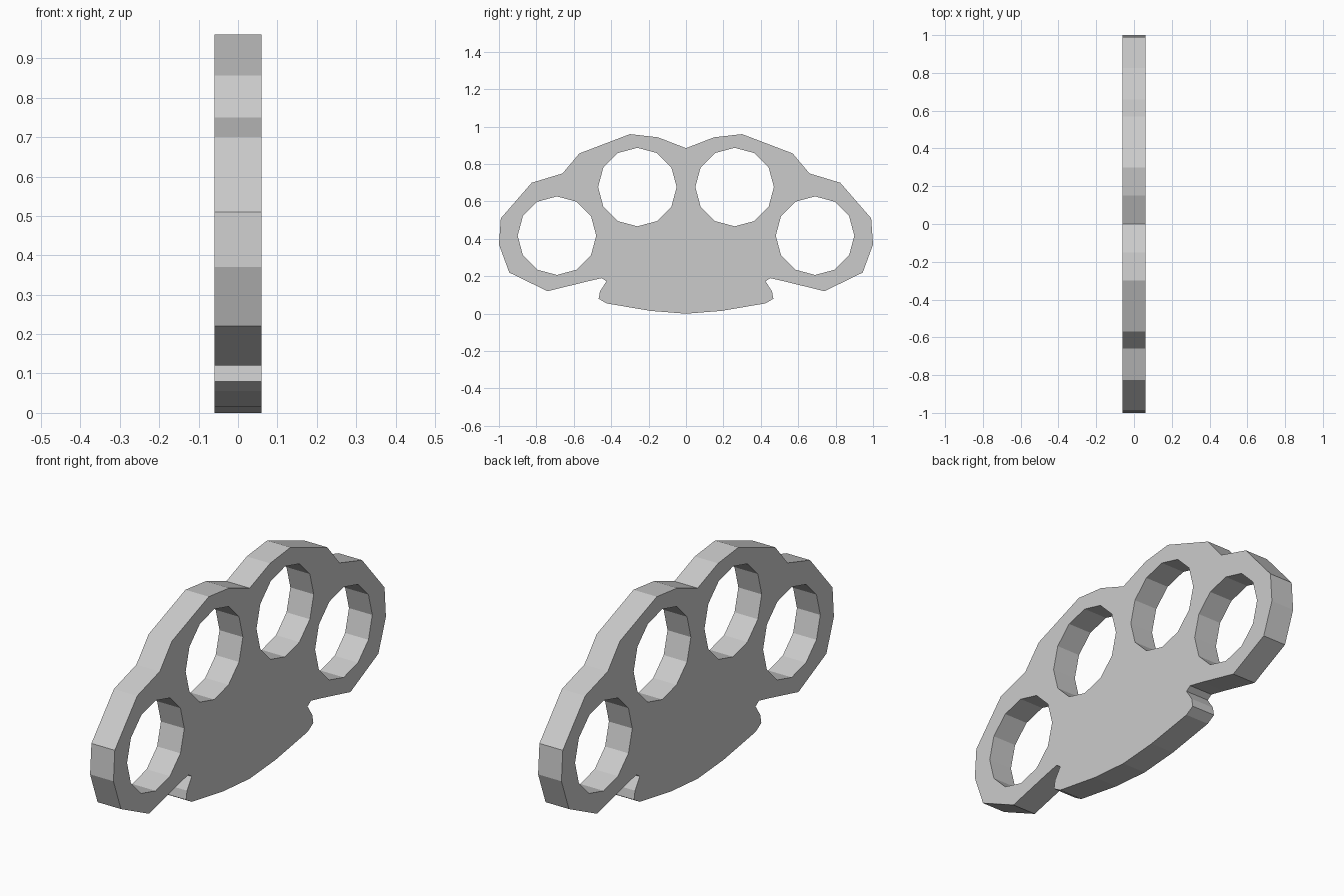
import bpy, bmesh, math

if "Cube" in bpy.data.objects:
    bpy.data.objects.remove(bpy.data.objects["Cube"])

HALF_THICK = 0.06
HOLE_R = 0.21
HOLE_SIDES = 12

# Right half of the silhouette (y, z), top centre to bottom centre
half = [(0, 0.885), (0.15, 0.943), (0.30, 0.96), (0.57, 0.857), (0.66, 0.75),
        (0.825, 0.70), (0.99, 0.51), (1.0, 0.37), (0.945, 0.22), (0.74, 0.12),
        (0.53, 0.172), (0.45, 0.19), (0.425, 0.173), (0.46, 0.12), (0.467, 0.08),
        (0.425, 0.055), (0.19, 0.015), (0, 0.0)]
outline = half + [(-y, z) for y, z in reversed(half[1:-1])]


def ring(cy, cz):
    step = 2 * math.pi / HOLE_SIDES
    return [(cy + HOLE_R * math.cos(i * step), cz + HOLE_R * math.sin(i * step))
            for i in range(HOLE_SIDES)]


# Finger holes, mirrored left and right
loops = [outline] + [ring(s * y, z) for y, z in ((0.26, 0.677), (0.69, 0.417))
                     for s in (1, -1)]

bm = bmesh.new()
for loop in loops:
    vs = [bm.verts.new((-HALF_THICK, y, z)) for y, z in loop]
    for a, b in zip(vs, vs[1:] + vs[:1]):
        bm.edges.new((a, b))

# Fill the plate around the holes, then give it thickness
bmesh.ops.triangle_fill(bm, edges=bm.edges[:], use_beauty=True, use_dissolve=False)
ext = bmesh.ops.extrude_face_region(bm, geom=bm.faces[:], use_keep_orig=True)
bmesh.ops.translate(bm, vec=(2 * HALF_THICK, 0, 0),
                    verts=[g for g in ext["geom"] if isinstance(g, bmesh.types.BMVert)])
bmesh.ops.recalc_face_normals(bm, faces=bm.faces[:])

mesh = bpy.data.meshes.new("finger_hole_plate")
bm.to_mesh(mesh)
bm.free()
plate = bpy.data.objects.new("finger_hole_plate", mesh)
bpy.context.collection.objects.link(plate)
